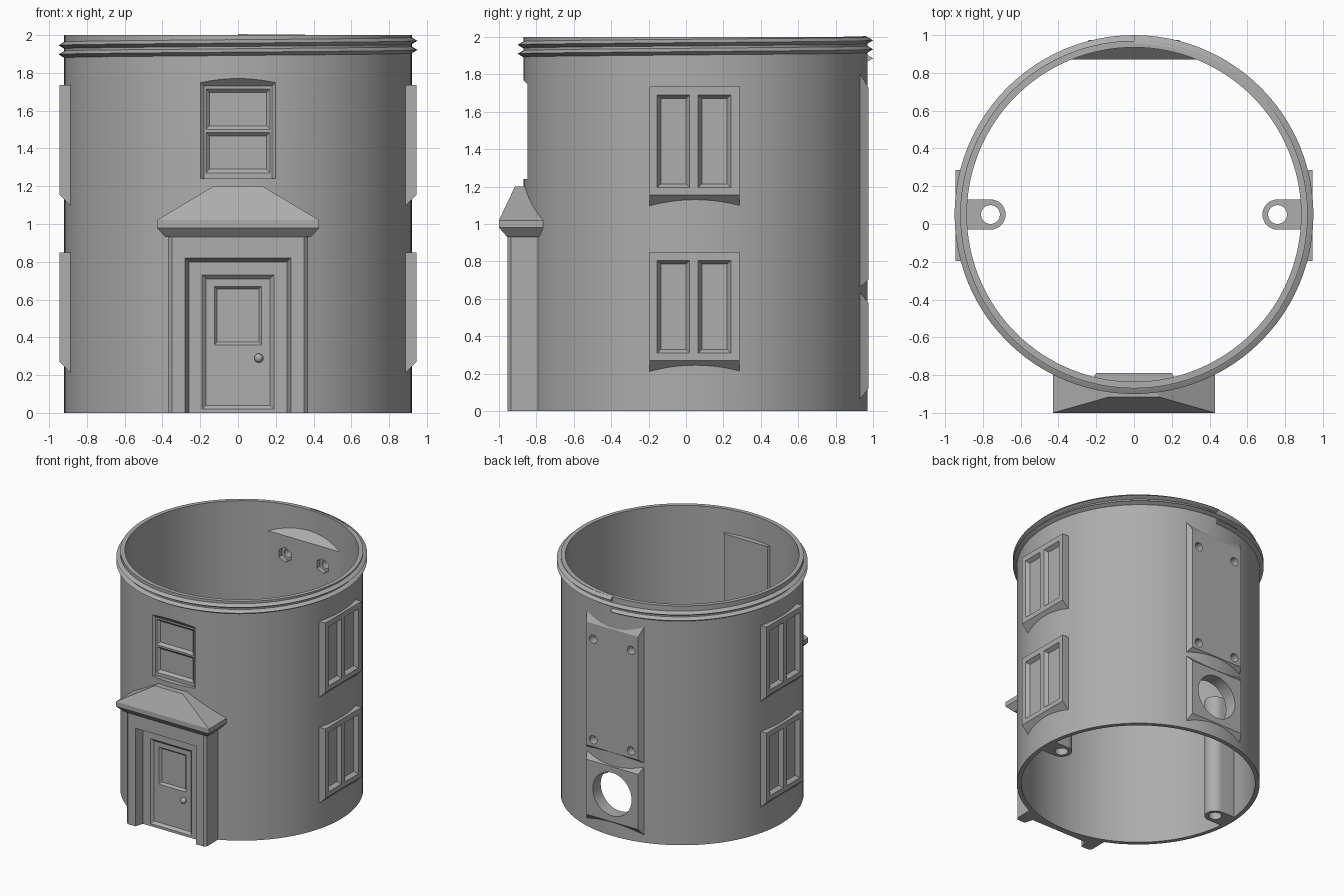
import bpy, bmesh, math
from mathutils import Matrix, Vector

if "Cube" in bpy.data.objects:
    bpy.data.objects.remove(bpy.data.objects["Cube"])

CY = 0.05  # tower axis sits slightly behind the origin
grey = bpy.data.materials.new("plain_grey")
grey.diffuse_color = (0.42, 0.42, 0.42, 1)
grey.use_nodes = True
grey.node_tree.nodes["Principled BSDF"].inputs["Base Color"].default_value = grey.diffuse_color

# map (across, up, outward) to world for each side of the tower
SIDE = {
    "front": lambda u, v, d: (u, -d, v),
    "back": lambda u, v, d: (u, d, v),
    "right": lambda u, v, d: (d, u, v),
    "left": lambda u, v, d: (-d, u, v),
    "up": lambda u, v, d: (u, v, d),
}


def finish(name, bm):
    bmesh.ops.recalc_face_normals(bm, faces=bm.faces)
    me = bpy.data.meshes.new(name)
    bm.to_mesh(me)
    bm.free()
    me.materials.append(grey)
    ob = bpy.data.objects.new(name, me)
    bpy.context.collection.objects.link(ob)
    return ob


def loft(name, side, *sections):
    """Solid through rectangles (depth, u0, u1, v0, v1)."""
    bm = bmesh.new()
    rings = []
    for d, u0, u1, v0, v1 in sections:
        corners = ((u0, v0), (u1, v0), (u1, v1), (u0, v1))
        rings.append([bm.verts.new(SIDE[side](u, v, d)) for u, v in corners])
    for a, b in zip(rings, rings[1:]):
        for i in range(4):
            j = (i + 1) % 4
            bm.faces.new((a[i], a[j], b[j], b[i]))
    bm.faces.new(rings[0])
    bm.faces.new(rings[-1])
    return finish(name, bm)


def rod(name, r, p0, p1, n=32):
    p0, p1 = Vector(p0), Vector(p1)
    axis = p1 - p0
    m = Matrix.Translation((p0 + p1) / 2) @ axis.to_track_quat('Z', 'Y').to_matrix().to_4x4()
    bm = bmesh.new()
    bmesh.ops.create_cone(bm, cap_ends=True, segments=n, radius1=r, radius2=r,
                          depth=axis.length, matrix=m)
    return finish(name, bm)


def combine(target, tool, op):
    mod = target.modifiers.new("cut", 'BOOLEAN')
    mod.operation, mod.solver, mod.object = op, 'EXACT', tool
    bpy.context.view_layer.objects.active = target
    bpy.ops.object.modifier_apply(modifier=mod.name)
    bpy.data.objects.remove(tool, do_unlink=True)


def add(tool):
    combine(tower, tool, 'UNION')


def cut(tool):
    combine(tower, tool, 'DIFFERENCE')


def pocket(side, d0, d1, u0, u1, v0, v1, s=0.02):
    """Recess with splayed sides: opening rectangle at d0, floor at d1."""
    k = 0.01 * s / (d0 - d1)
    cut(loft("pocket", side, (d1, u0 + s, u1 - s, v0 + s, v1 - s),
             (d0 + 0.01, u0 - k, u1 + k, v0 - k, v1 + k)))


# solid tower
tower = rod("tower_wall", 0.92, (0, CY, 0), (0, CY, 2), 128)

# porch block and hipped roof
add(loft("porch", "front", (0.7, -.37, .37, 0, .95), (.935, -.37, .37, 0, .95),
         (.955, -.35, .35, 0, .95)))
add(loft("porch_roof", "up", (.93, -.385, .385, -.955, -.6), (.98, -.43, .43, -1, -.6),
         (1.02, -.43, .43, -1, -.6), (1.2, -.13, .13, -.915, -.6)))

# raised side window plates with sloped undersides
for side in ("left", "right"):
    for z in (0, 0.885):
        add(loft("window_plate", side, (.8, -.195, .285, .125 + z, .85 + z),
                 (.945, -.195, .285, .27 + z, .85 + z)))

# splayed mounting panels on the back
add(loft("upper_panel", "back", (.92, -.27, .27, .655, 1.82), (.975, -.24, .24, .70, 1.73)))
add(loft("lower_panel", "back", (.92, -.27, .27, .05, .645), (.975, -.24, .24, .12, .58)))

# bore, leaving the inner backings and the screw posts standing
bore = rod("bore", 0.885, (0, CY, -.1), (0, CY, 2.1), 128)
keep = [
    loft("back_backing", "back", (.87, -.5, .5, .1, 1.76), (1.2, -.5, .5, -.1, 2.09)),
    loft("front_backing", "front", (.79, -.2, .2, 1.2, 1.8), (.82, -.22, .22, 1.2, 1.8),
         (1.2, -.22, .22, 1.2, 1.8)),
]
for s in (-1, 1):
    keep.append(loft("post_web", "right" if s > 0 else "left",
                     (.76, CY - .08, CY + .08, -.2, 1.0), (1.1, CY - .08, CY + .08, -.2, 1.0)))
    keep.append(rod("post_end", .08, (s * .76, CY, -.2), (s * .76, CY, 1.0)))
for k in keep:
    combine(bore, k, 'DIFFERENCE')
cut(bore)

# screw holes in the posts
for s in (-1, 1):
    cut(rod("post_hole", .05, (s * .76, CY, -.3), (s * .76, CY, 1.2)))

# paired panes in the side windows
for side in ("left", "right"):
    for z in (.31, 1.195):
        for y in (-.155, .065):
            pocket(side, .945, .915, y, y + .175, z, z + .495)

# front window: splayed recess with two sashes
cut(loft("recess", "front", (.83, -.18, .18, 1.24, 1.73), (.93, -.28, .28, 1.24, 1.83)))
for z in (1.27, 1.5):
    pocket("front", .83, .81, -.17, .17, z, z + .215)

# doorway, door leaf and door light
cut(loft("doorway", "front", (.885, -.26, .26, -.1, .80), (1.02, -.298, .298, -.1, .838)))
pocket("front", .885, .865, -.19, .19, .02, .73)
pocket("front", .865, .848, -.125, .125, .36, .67, .015)

# cable hole, bolt holes and hexagonal nut pockets in the back
cut(rod("cable_hole", .18, (0, .7, .35), (0, 1.1, .35), 48))
for x in (-.175, .175):
    for z in (.76, 1.6):
        cut(rod("bolt_hole", .035, (x, .75, z), (x, 1.1, z), 24))
        cut(rod("nut_pocket", .062, (x, .75, z), (x, .91, z), 6))

# screw thread round the rim, starting at the back
bm = bmesh.new()
rings, steps = [], 96
for i in range(2 * steps + 1):
    a = math.pi / 2 + 2 * math.pi * i / steps
    z = 1.886 + .048 * i / steps
    rings.append([bm.verts.new((r * math.cos(a), CY + r * math.sin(a), z + h))
                  for r, h in ((.905, -.023), (.92, -.018), (.95, 0), (.92, .018), (.905, .023))])
for a, b in zip(rings, rings[1:]):
    for i in range(5):
        j = (i + 1) % 5
        bm.faces.new((a[i], a[j], b[j], b[i]))
bm.faces.new(rings[0])
bm.faces.new(rings[-1])
thread = finish("rim_thread", bm)

# door knob
bm = bmesh.new()
bmesh.ops.create_uvsphere(bm, u_segments=20, v_segments=12, radius=.024,
                          matrix=Matrix.Translation((.11, -.878, .29)))
knob = finish("door_knob", bm)

bpy.ops.object.select_all(action='DESELECT')
for ob in (tower, thread, knob):
    ob.select_set(True)
bpy.context.view_layer.objects.active = tower
bpy.ops.object.shade_smooth_by_angle(angle=math.radians(20))
